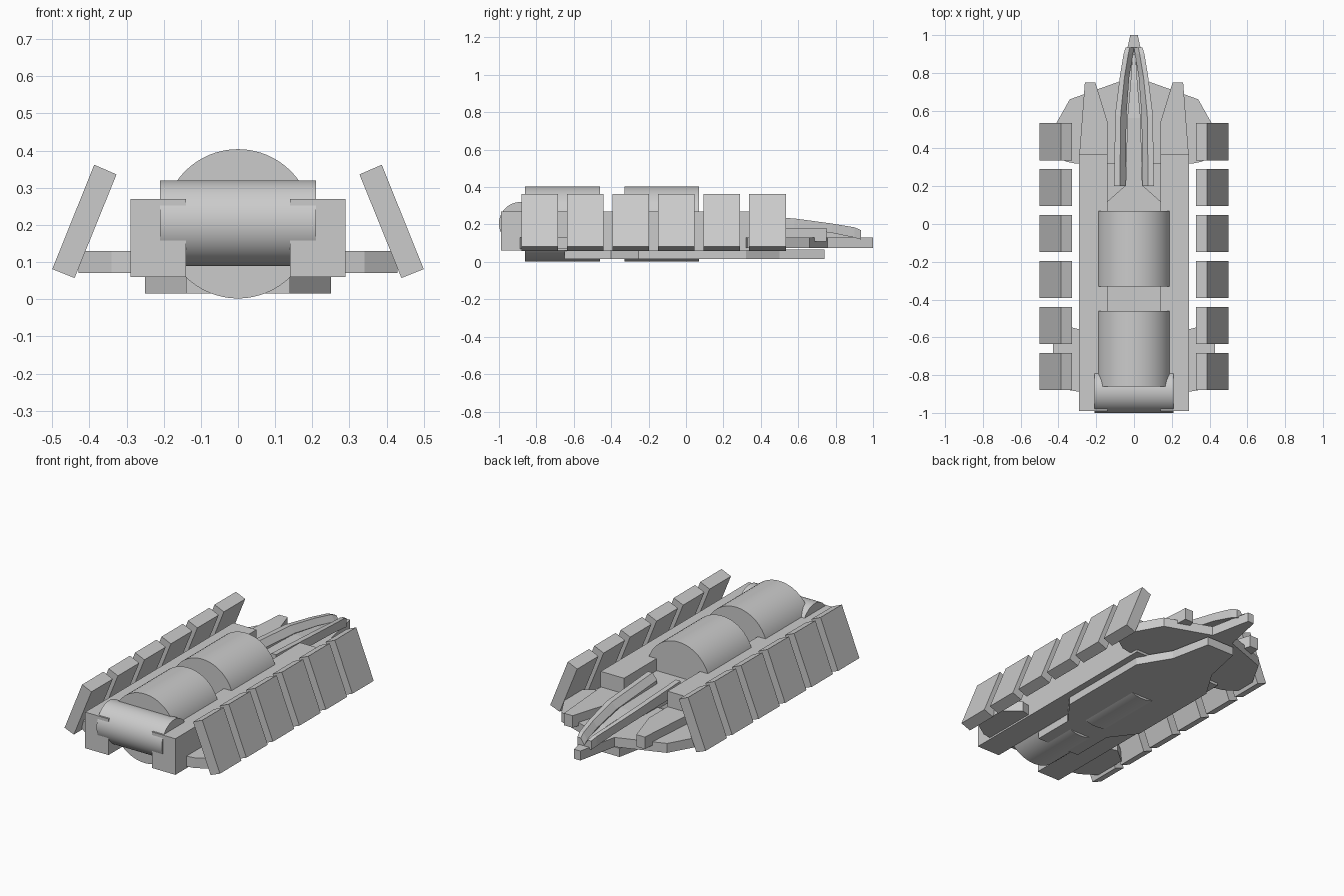
import bpy, bmesh, math
from mathutils import Matrix

if "Cube" in bpy.data.objects:
    bpy.data.objects.remove(bpy.data.objects["Cube"])


def finish(name, bm, smooth=False):
    bmesh.ops.recalc_face_normals(bm, faces=bm.faces[:])
    me = bpy.data.meshes.new(name)
    bm.to_mesh(me)
    bm.free()
    ob = bpy.data.objects.new(name, me)
    bpy.context.collection.objects.link(ob)
    if smooth:
        bpy.context.view_layer.objects.active = ob
        ob.select_set(True)
        bpy.ops.object.shade_smooth_by_angle(angle=math.radians(30))
        ob.select_set(False)
    return ob


def loft(name, rings):
    """Closed solid through matching rings of 3D points."""
    bm = bmesh.new()
    vs = [[bm.verts.new(p) for p in r] for r in rings]
    n = len(rings[0])
    for a, b in zip(vs, vs[1:]):
        for i in range(n):
            j = (i + 1) % n
            bm.faces.new((a[i], a[j], b[j], b[i]))
    bm.faces.new(vs[0])
    bm.faces.new(vs[-1])
    return finish(name, bm)


def plate(name, outline, z0, z1):
    return loft(name, [[(x, y, z) for x, y in outline] for z in (z0, z1)])


def both(outline):
    """Complete a right-hand half outline across x = 0."""
    return outline + [(-x, y) for x, y in reversed(outline)]


def cylinder(name, centre, r, length, axis):
    bm = bmesh.new()
    rot = Matrix.Rotation(math.pi / 2, 4, axis)
    bmesh.ops.create_cone(bm, cap_ends=True, segments=64, radius1=r, radius2=r,
                          depth=length, matrix=Matrix.Translation(centre) @ rot)
    return finish(name, bm, True)


# Main drums along the hull and the cross drum at the front
cylinder("front_drum", (0, -0.66, 0.203), 0.201, 0.40, 'X')
cylinder("rear_drum", (0, -0.13, 0.203), 0.201, 0.40, 'X')
cylinder("cross_drum", (0, -0.885, 0.205), 0.115, 0.42, 'Y')

# Central body and belly plate
plate("central_body", both([(0.14, -0.85), (0.14, 0.12), (0.05, 0.20)]), 0.06, 0.20)
plate("belly_plate", both([(0.14, -0.65), (0.14, -0.40), (0.25, -0.255),
                           (0.25, 0.32), (0.14, 0.50), (0.09, 0.74)]), 0.015, 0.065)

# Wing plate with pointed nose
plate("wing_plate", both([(0.31, 0.32), (0.36, 0.33), (0.43, 0.38), (0.43, 0.50), (0.34, 0.66),
                          (0.07, 0.757), (0.035, 0.93), (0.02, 1.0)]), 0.075, 0.13)

# Central spine between the fins
loft("spine", [[(-w, y, z0), (w, y, z0), (w, y, z1), (-w, y, z1)] for y, w, z0, z1 in
               [(0.18, 0.045, 0.12, 0.20), (0.56, 0.035, 0.12, 0.20),
                (0.75, 0.018, 0.12, 0.18), (0.90, 0.008, 0.12, 0.15)]])

for s, side in ((-1, "left"), (1, "right")):
    # Side rail, prong and outrigger tab
    plate(side + "_rail", [(s * x, y) for x, y in
                           [(0.14, -0.99), (0.29, -0.99), (0.29, 0.37), (0.14, 0.37)]], 0.06, 0.27)
    plate(side + "_prong", [(s * x, y) for x, y in
                            [(0.14, 0.36), (0.29, 0.36), (0.26, 0.75), (0.205, 0.75),
                             (0.14, 0.54)]], 0.11, 0.18)
    plate(side + "_outrigger", [(s * x, y) for x, y in
                                [(0.28, -0.89), (0.34, -0.88), (0.43, -0.82), (0.43, -0.62),
                                 (0.34, -0.545), (0.28, -0.56)]], 0.07, 0.13)

    # Sloping fin converging on the nose: outer x, inner x, bottom, top
    loft(side + "_fin", [[(s * xo, y, z0), (s * xi, y, z0), (s * xi, y, z1 - 0.035),
                          (s * (xo + xi) / 2, y, z1), (s * xo, y, z1)]
                         for y, xo, xi, z0, z1 in
                         [(0.20, 0.105, 0.045, 0.19, 0.255), (0.58, 0.10, 0.04, 0.18, 0.232),
                          (0.78, 0.075, 0.025, 0.155, 0.205), (0.90, 0.055, 0.005, 0.13, 0.185),
                          (0.935, 0.045, 0.0, 0.12, 0.17)]])

    # Six leaning side panels
    for i in range(6):
        yc = -0.782 + i * 0.2435
        section = [(0.50, 0.081), (0.44, 0.057), (0.327, 0.336), (0.387, 0.362)]
        loft(f"{side}_panel_{i + 1}",
             [[(s * x, yc + d, z) for x, z in section] for d in (-0.098, 0.098)])
